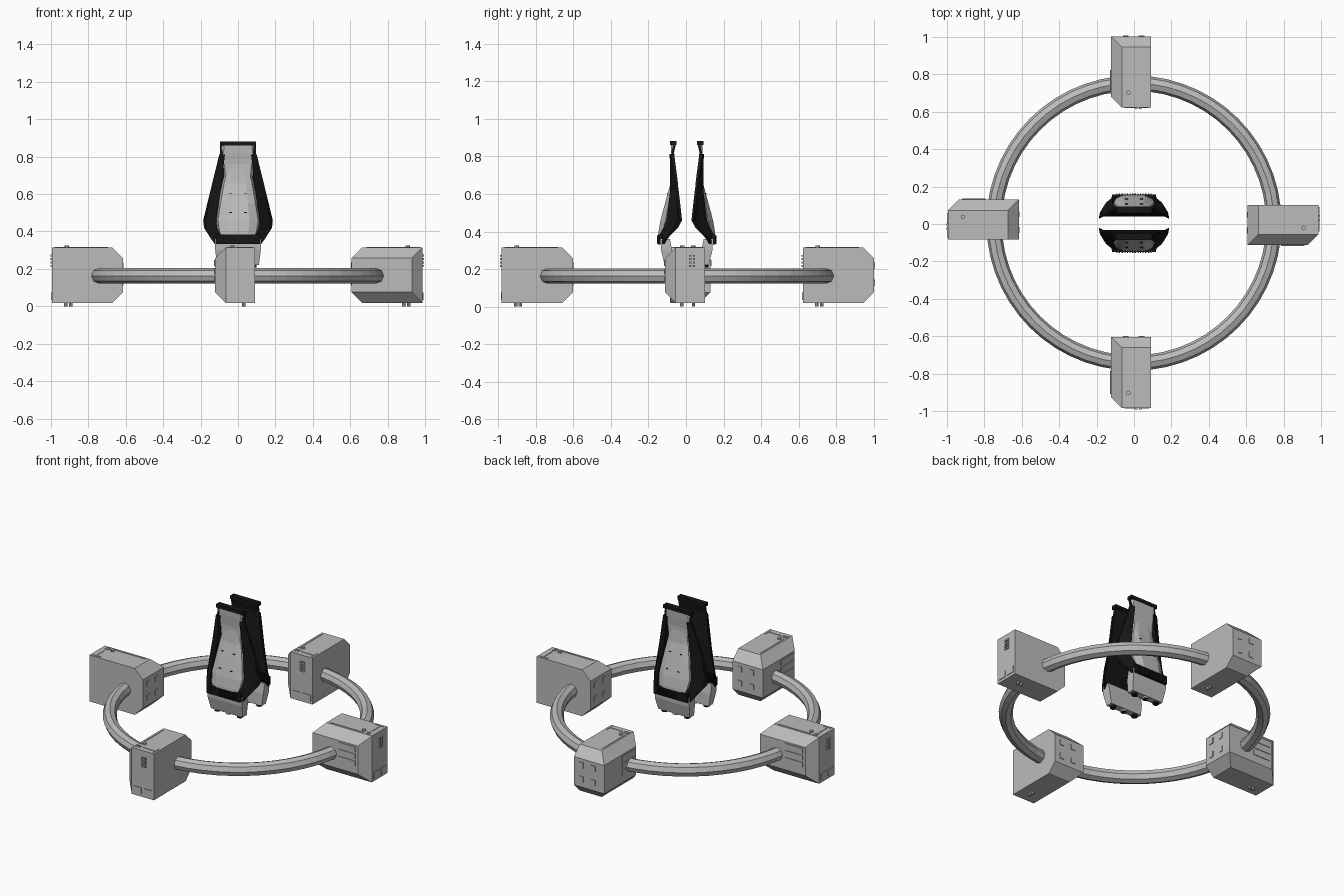
import bpy, bmesh, math
from mathutils import Vector, Matrix

if "Cube" in bpy.data.objects:
    bpy.data.objects.remove(bpy.data.objects["Cube"])


def material(name, rgb):
    m = bpy.data.materials.new(name)
    m.diffuse_color = (*rgb, 1)
    m.use_nodes = True
    m.node_tree.nodes["Principled BSDF"].inputs["Base Color"].default_value = m.diffuse_color
    return m


GREY = material("light grey", (0.5, 0.5, 0.5))
BLACK = material("black", (0.008, 0.008, 0.008))


def finish(bm, name, mat):
    bmesh.ops.recalc_face_normals(bm, faces=bm.faces)
    me = bpy.data.meshes.new(name)
    bm.to_mesh(me)
    bm.free()
    me.materials.append(mat)
    ob = bpy.data.objects.new(name, me)
    bpy.context.collection.objects.link(ob)
    return ob


def add_box(bm, lo, hi):
    lo, hi = Vector(lo), Vector(hi)
    mat = Matrix.Translation((lo + hi) / 2) @ Matrix.Diagonal((*(hi - lo), 1))
    bmesh.ops.create_cube(bm, size=1, matrix=mat)


def add_loft(bm, sections):
    rings = [[bm.verts.new(p) for p in s] for s in sections]
    n = len(rings[0])
    for a, b in zip(rings, rings[1:]):
        for i in range(n):
            j = (i + 1) % n
            bm.faces.new((a[i], a[j], b[j], b[i]))
    bm.faces.new(rings[0])
    bm.faces.new(rings[-1])


def add_cylinder(bm, r, depth, pos, sides=12):
    bmesh.ops.create_cone(bm, cap_ends=True, segments=sides, radius1=r, radius2=r,
                          depth=depth, matrix=Matrix.Translation(pos))


# Connecting ring
bpy.ops.mesh.primitive_torus_add(major_segments=56, minor_segments=8, major_radius=0.748,
                                 minor_radius=0.041, location=(0, 0.005, 0.163))
ring = bpy.context.object
ring.name = "connecting_ring"
ring.data.materials.append(GREY)

# Equipment block, outward end along +x, chamfered side along -y
U, V0, V1, Z0, Z1, C = 0.19, -0.113, 0.102, 0.018, 0.315, 0.058
bm = bmesh.new()
add_box(bm, (-U, V0, Z0), (U, V1, Z1))
cuts = [((-U + C, 0, Z1), (-1, 0, 1)), ((-U + C, 0, Z0), (-1, 0, -1)),
        ((0, V0 + C, Z1), (0, -1, 1)), ((0, V0 + C, Z0), (0, -1, -1)),
        ((U - C, V0, 0), (1, -1, 0))]
for co, no in cuts:
    geom = bm.verts[:] + bm.edges[:] + bm.faces[:]
    cut = bmesh.ops.bisect_plane(bm, geom=geom, plane_co=co, plane_no=no, clear_outer=True)
    edges = [e for e in cut["geom_cut"] if isinstance(e, bmesh.types.BMEdge)]
    bmesh.ops.contextual_create(bm, geom=edges)
# vents and base panels on the outer end
for k in range(4):
    for y in (0.016, 0.036):
        add_box(bm, (U - 0.01, y, 0.212 + k * 0.018), (U + 0.008, y + 0.013, 0.222 + k * 0.018))
for y in (-0.04, 0.035):
    add_box(bm, (U - 0.01, y, 0.035), (U + 0.004, y + 0.055, 0.075))
# long panels on the chamfered side
for z in (0.125, 0.17, 0.215):
    add_box(bm, (-0.01, V0 - 0.004, z), (0.115, V0 + 0.01, z + 0.032))
# paired tabs on the inner end
for z in (0.11, 0.2):
    for y in (-0.05, 0.035):
        add_box(bm, (-U - 0.004, y, z), (-U + 0.01, y + 0.03, z + 0.035))
# thin rails and button plates on top
add_box(bm, (-0.11, -0.045, Z1 - 0.01), (0.12, -0.038, Z1 + 0.003))
add_box(bm, (0.15, 0.0, Z1 - 0.01), (0.156, 0.09, Z1 + 0.003))
add_box(bm, (0.12, 0.084, Z1 - 0.01), (0.175, 0.09, Z1 + 0.003))
for k in range(2):
    for j in range(2):
        x, y = 0.14 + k * 0.014, -0.05 + j * 0.02
        add_box(bm, (x, y, Z1 - 0.01), (x + 0.01, y + 0.014, Z1 + 0.003))
# nubs on top and underneath
add_cylinder(bm, 0.012, 0.02, (0.11, -0.02, Z1), 8)
for x in (0.09, 0.115):
    add_cylinder(bm, 0.009, 0.036, (x, 0.04, Z0), 8)
right_block = finish(bm, "right_block", GREY)
right_block.location = (0.797, 0, 0)
for name, loc, deg in (("left_block", (-0.805, 0.018, 0), 180),
                       ("front_block", (-0.01, -0.793, 0), -90),
                       ("back_block", (-0.01, 0.813, 0), -90)):
    ob = bpy.data.objects.new(name, right_block.data)
    ob.location = loc
    ob.rotation_euler.z = math.radians(deg)
    bpy.context.collection.objects.link(ob)


# Pods: two upright capsule halves standing back to back
def build_pod(prefix):
    parts = []

    def done(bm, name, mat):
        parts.append(finish(bm, prefix + "_" + name, mat))

    # black back plate
    plate = [(0.88, 0.095, -0.055), (0.82, 0.095, -0.068), (0.66, 0.13, -0.047),
             (0.46, 0.18, -0.035), (0.42, 0.17, -0.06), (0.335, 0.12, -0.12)]
    bm = bmesh.new()
    add_loft(bm, [[(-w, y, z), (w, y, z), (w, y - 0.012, z), (-w, y - 0.012, z)]
                  for z, w, y in plate])
    done(bm, "back_plate", BLACK)

    # grey neck and black cap
    bm = bmesh.new()
    add_loft(bm, [[(-w, y, z), (w, y, z), (w * 0.8, f, z), (-w * 0.8, f, z)]
                  for z, w, y, f in ((0.862, 0.094, -0.062, -0.085), (0.82, 0.096, -0.07, -0.083),
                                     (0.76, 0.09, -0.065, -0.077), (0.66, 0.08, -0.05, -0.078))])
    done(bm, "neck", GREY)
    bm = bmesh.new()
    add_box(bm, (-0.097, -0.089, 0.86), (0.097, -0.054, 0.882))
    done(bm, "cap", BLACK)

    # faceted grey shell
    bm = bmesh.new()
    secs = []
    for z, w, yb, yf in ((0.74, 0.062, -0.065, -0.077), (0.66, 0.084, -0.06, -0.086),
                         (0.55, 0.106, -0.055, -0.116), (0.46, 0.122, -0.05, -0.14),
                         (0.4, 0.112, -0.085, -0.15), (0.35, 0.09, -0.125, -0.152)):
        m = yb + (yf - yb) * 0.7
        secs.append([(-w, yb, z), (-w * 0.88, m, z), (-w * 0.5, yf, z),
                     (w * 0.5, yf, z), (w * 0.88, m, z), (w, yb, z)])
    add_loft(bm, secs)
    done(bm, "shell", GREY)

    # black side rails and ribbed lower bar
    rail = [(0.812, 0.07, 0.1, -0.091, -0.085), (0.62, 0.092, 0.147, -0.088, -0.055),
            (0.46, 0.116, 0.186, -0.108, -0.037), (0.42, 0.112, 0.182, -0.125, -0.058),
            (0.37, 0.09, 0.15, -0.152, -0.11), (0.333, 0.08, 0.125, -0.156, -0.13)]
    bm = bmesh.new()
    for s in (-1, 1):
        add_loft(bm, [[(s * a, ya, z), (s * b, yb, z), (s * b, yb + 0.012, z), (s * a, ya + 0.025, z)]
                      for z, a, b, ya, yb in rail])
    add_box(bm, (-0.118, -0.154, 0.332), (0.118, -0.12, 0.384))
    for k in range(14):
        x = -0.091 + k * 0.014
        add_box(bm, (x - 0.003, -0.158, 0.336), (x + 0.003, -0.15, 0.38))
    done(bm, "frame", BLACK)

    # small dark seams on the shell
    bm = bmesh.new()
    for s in (-1, 1):
        for z, y in ((0.5, -0.129), (0.6, -0.102)):
            add_box(bm, (s * 0.04 - 0.007, y - 0.004, z), (s * 0.04 + 0.007, y + 0.004, z + 0.004))
    done(bm, "seams", BLACK)

    # grey tail with dark thrusters and a central socket
    bm = bmesh.new()
    add_loft(bm, [[(-w, a, z), (w, a, z), (w, b, z), (-w, b, z)]
                  for z, w, a, b in ((0.36, 0.122, -0.09, -0.14), (0.3, 0.122, -0.078, -0.137),
                                     (0.222, 0.112, -0.075, -0.118))])
    add_cylinder(bm, 0.02, 0.02, (0, -0.097, 0.222), 16)
    done(bm, "tail", GREY)
    bm = bmesh.new()
    for s in (-1, 1):
        add_cylinder(bm, 0.018, 0.024, (s * 0.08, -0.097, 0.22))
    add_cylinder(bm, 0.014, 0.022, (0, -0.097, 0.2205), 16)
    done(bm, "thrusters", BLACK)
    return parts


for ob in build_pod("front_pod"):
    ob.location.y = 0.004
for ob in build_pod("back_pod"):
    ob.rotation_euler.z = math.pi
    ob.location.y = 0.004
